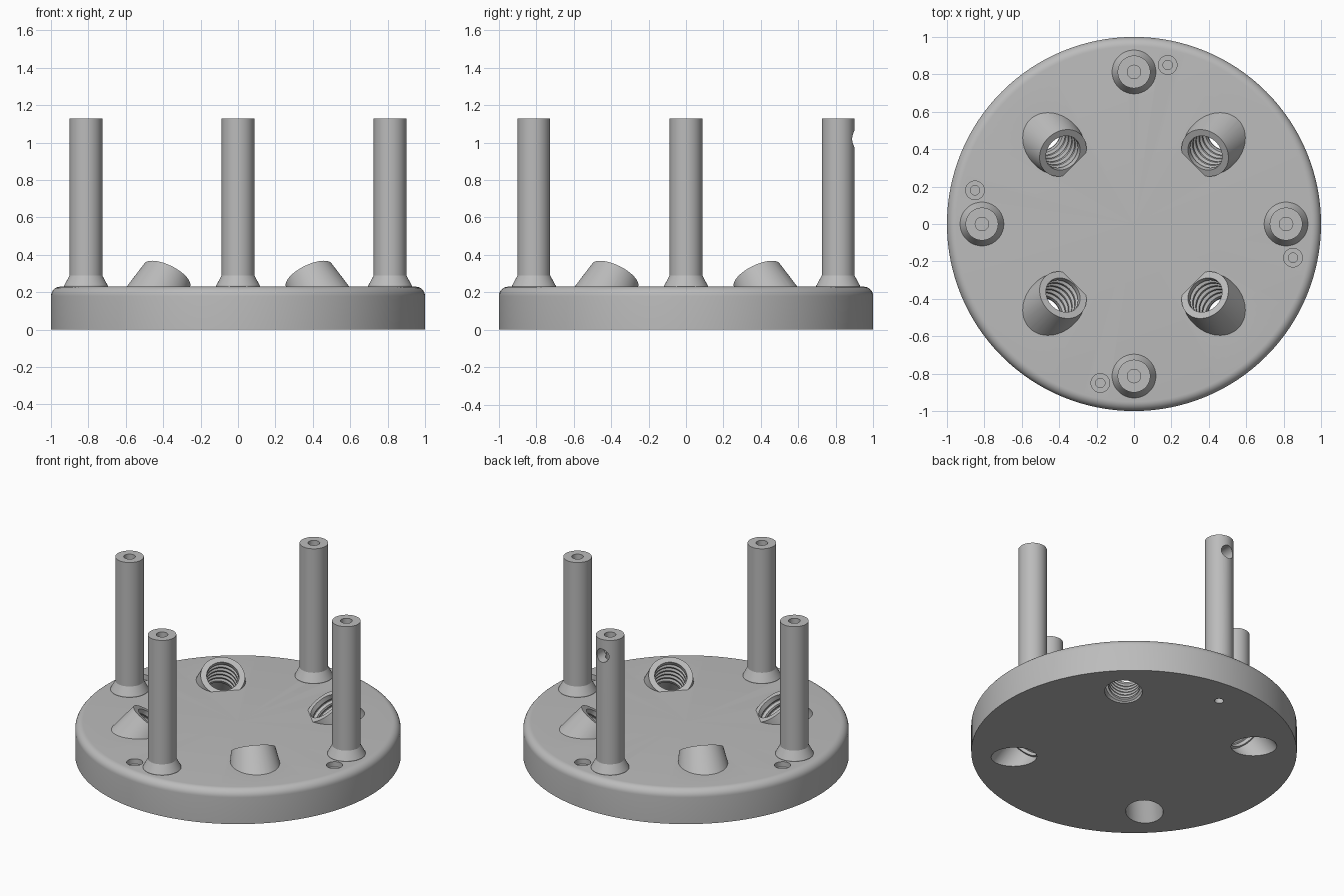
import bpy, bmesh
from math import radians, sin, cos, pi
from mathutils import Matrix

if "Cube" in bpy.data.objects:
    bpy.data.objects.remove(bpy.data.objects["Cube"])

# One plain grey for everything
grey = bpy.data.materials.new("light_grey")
grey.use_nodes = True
COLOR = (0.5, 0.5, 0.5, 1)
grey.diffuse_color = COLOR
grey.node_tree.nodes["Principled BSDF"].inputs["Base Color"].default_value = COLOR


def lathe(name, profile, matrix=Matrix(), steps=64):
    """Closed solid of revolution from (radius, z) points that start and end on the axis."""
    bm = bmesh.new()
    verts = [bm.verts.new((r, 0, z)) for r, z in profile]
    edges = [bm.edges.new(pair) for pair in zip(verts, verts[1:])]
    bmesh.ops.spin(bm, geom=verts + edges, cent=(0, 0, 0), axis=(0, 0, 1),
                   angle=2 * pi, steps=steps, use_duplicate=False)
    bmesh.ops.remove_doubles(bm, verts=bm.verts, dist=0.0001)
    bmesh.ops.recalc_face_normals(bm, faces=bm.faces)
    bm.transform(matrix)
    mesh = bpy.data.meshes.new(name)
    bm.to_mesh(mesh)
    bm.free()
    mesh.materials.append(grey)
    obj = bpy.data.objects.new(name, mesh)
    bpy.context.collection.objects.link(obj)
    return obj


def select(obj):
    bpy.ops.object.select_all(action='DESELECT')
    obj.select_set(True)
    bpy.context.view_layer.objects.active = obj


def combine(target, tool, operation, keep=False):
    mod = target.modifiers.new("combine", 'BOOLEAN')
    mod.operation, mod.solver, mod.object = operation, 'EXACT', tool
    select(target)
    bpy.ops.object.modifier_apply(modifier=mod.name)
    if not keep:
        bpy.data.objects.remove(tool)


def rod(name, r, z0, z1, matrix=Matrix()):
    return lathe(name, [(0, z0), (r, z0), (r, z1), (0, z1)], matrix, 48)


def turn(degrees):
    return Matrix.Rotation(radians(degrees), 4, 'Z')


TOP, POST_R, POST_TOP = 0.23, 0.0875, 1.13
FILLET = 0.05

# Round plate with a rounded upper rim
rim = [(1 - FILLET + FILLET * cos(a), TOP - FILLET + FILLET * sin(a))
       for a in (pi / 2 * i / 8 for i in range(9))]
plate = lathe("base_plate", [(0, 0), (1, 0)] + rim + [(0, TOP)], steps=128)

# Threaded bore profile: ridges above, plain clearance below
BORE, WIDE = 0.1, 0.115
bore_profile = [(0, 0.12), (BORE, 0.12)]
for i in range(5):
    z = -0.03 - 0.042 * i
    bore_profile += [(BORE, z), (WIDE, z - 0.012), (WIDE, z - 0.018), (BORE, z - 0.03)]
bore_profile += [(BORE, -0.25), (WIDE, -0.25), (WIDE, -0.62), (0, -0.62)]

# Tapered bosses leaning toward the middle, then their bores
leans = [turn(45 + 90 * i) @ Matrix.Translation((0.537, 0, 0.29))
         @ Matrix.Rotation(radians(-35), 4, 'Y') for i in range(4)]
for lean in leans:
    boss = lathe("boss", [(0, -0.22), (0.176, -0.22), (0.137, 0), (0, 0)], lean)
    combine(plate, boss, 'UNION')
for lean in leans:
    combine(plate, lathe("bore", bore_profile, lean), 'DIFFERENCE')

# Stepped blind holes beside the posts
for i in range(4):
    spot = turn(90 * i) @ Matrix.Translation((0.18, 0.85, 0))
    pocket = lathe("pocket", [(0, 0.13), (0.025, 0.13), (0.025, 0.195),
                              (0.05, 0.195), (0.05, 0.3), (0, 0.3)], spot, 48)
    combine(plate, pocket, 'DIFFERENCE')

# Four posts with flared feet and a shallow hole in the top
posts = []
for i, side in enumerate(("back", "right", "front", "left")):
    place = turn(90 * i) @ Matrix.Translation((0, 0.813, 0))
    posts.append(lathe(side + "_post", [
        (0, TOP - 0.01), (0.117, TOP - 0.01), (0.117, TOP + 0.005),
        (POST_R, TOP + 0.06), (POST_R, POST_TOP), (0.036, POST_TOP),
        (0.036, POST_TOP - 0.035), (0, POST_TOP - 0.035)], place))

# Channel up the back post, opening through a side hole
channel = rod("channel", 0.028, -0.1, 1.02, Matrix.Translation((0, 0.813, 0)))
combine(plate, channel, 'DIFFERENCE', keep=True)
combine(posts[0], channel, 'DIFFERENCE')
side_hole = rod("side_hole", 0.045, 0, 0.2, Matrix.Translation((0, 0.813, 1.02))
                @ Matrix.Rotation(radians(-90), 4, 'X'))
combine(posts[0], side_hole, 'DIFFERENCE')

for obj in [plate] + posts:
    select(obj)
    bpy.ops.object.shade_smooth_by_angle(angle=radians(25))
